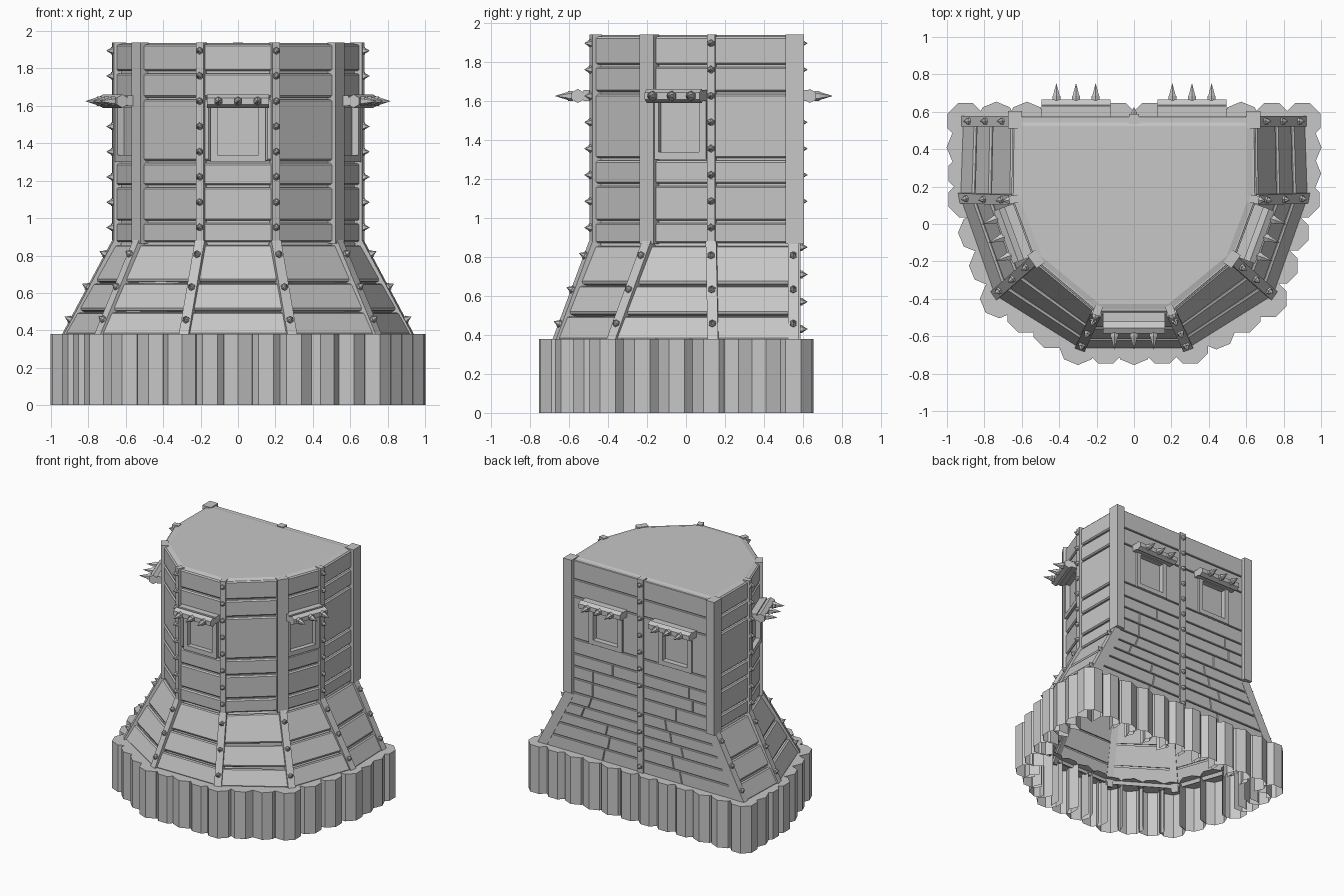
import bpy, bmesh, random
from math import pi, ceil
from mathutils import Vector, Matrix

random.seed(4)
if "Cube" in bpy.data.objects:
    bpy.data.objects.remove(bpy.data.objects["Cube"])

GREY = (0.57, 0.57, 0.57, 1)
mat = bpy.data.materials.new("plain grey")
mat.use_nodes = True
mat.diffuse_color = GREY
mat.node_tree.nodes["Principled BSDF"].inputs["Base Color"].default_value = GREY

UP = Vector((0, 0, 1))
BASE, WAIST, TOP = 0.37, 0.865, 1.94


def finish(bm, name, fix_normals=True):
    if fix_normals:
        bmesh.ops.recalc_face_normals(bm, faces=bm.faces)
    mesh = bpy.data.meshes.new(name)
    bm.to_mesh(mesh)
    bm.free()
    mesh.materials.append(mat)
    bpy.context.collection.objects.link(bpy.data.objects.new(name, mesh))


def loft(bm, rings, cap_first=True):
    vs = [[bm.verts.new(p) for p in r] for r in rings]
    n = len(vs[0])
    for a, b in zip(vs, vs[1:]):
        for i in range(n):
            bm.faces.new((a[i], a[(i + 1) % n], b[(i + 1) % n], b[i]))
    if cap_first:
        bm.faces.new(vs[0][::-1])
    bm.faces.new(vs[-1])


def box(bm, origin, axes, lo, hi):
    """Box in a local frame: axes are (side, up, out)."""
    s, u, o = axes
    corners = [(lo[0], lo[1]), (hi[0], lo[1]), (hi[0], hi[1]), (lo[0], hi[1])]
    loft(bm, [[origin + s * x + u * y + o * z for x, y in corners] for z in (lo[2], hi[2])])


def cone(bm, a, b, r1, r2, sides=6):
    d = b - a
    m = Matrix.Translation((a + b) / 2) @ d.to_track_quat('Z', 'Y').to_matrix().to_4x4()
    bmesh.ops.create_cone(bm, cap_ends=True, segments=sides, radius1=r1, radius2=r2,
                          depth=d.length, matrix=m)


def spike(bm, p, d, r=0.02, length=0.036):
    cone(bm, p - d * 0.01, p + d * length * 0.3, r, r)
    cone(bm, p + d * length * 0.3, p + d * length, r * 0.8, 0.001)


def plank(bm, corner, u0, u1, z0, z1, out, gap=0.006, ch=0.009):
    """Chamfered board on a sloping panel; corner(u, z) gives the outer surface."""
    z0, z1 = z0 + gap, z1 - gap
    w = (corner(1, z0) - corner(0, z0)).length

    def ring(e, depth):
        a, b = u0 + (e + gap / 2) / w, u1 - (e + gap / 2) / w
        pts = ((a, z0 + e), (b, z0 + e), (b, z1 - e), (a, z1 - e))
        return [corner(u, z) + out * depth for u, z in pts]
    loft(bm, [ring(0, -0.048), ring(0, -ch), ring(ch, 0)])


def window(bm_frame, bm_bar, centre, side, out, half, reach):
    """Raised frame with a spiked bar over it."""
    ax = (side, UP, out)
    w, h, t = 0.148, 0.165, 0.038
    for sx in (-1, 1):
        x = sorted((sx * w, sx * (w - t)))
        box(bm_frame, centre, ax, (x[0], -h, -0.04), (x[1], h, 0.012))
    box(bm_frame, centre, ax, (t - w, -h, -0.04), (w - t, t - h, 0.012))
    box(bm_frame, centre, ax, (t - w, h - t, -0.04), (w - t, h, 0.012))
    box(bm_bar, centre, ax, (-half, 0.135, -0.02), (half, 0.19, 0.05))
    c = centre + UP * 0.16 + out * reach
    cone(bm_bar, c - side * half, c + side * half, 0.036, 0.036)
    for k in (-0.105, 0, 0.105):
        p = c + side * k + out * 0.025
        cone(bm_bar, p, p + out * 0.025, 0.025, 0.025)
        cone(bm_bar, p + out * 0.025, p + out * 0.09, 0.021, 0.001)


def mirrored(half):
    return [Vector((-x, y, 0)) for x, y in reversed(half)] + [Vector((x, y, 0)) for x, y in half]


# Wall outlines: upper tower and foot of the flared skirt, left to right round the front
upper = mirrored([(0.2, -0.475), (0.535, -0.195), (0.655, 0.13), (0.65, 0.57)])
lower = mirrored([(0.29, -0.67), (0.75, -0.385), (0.935, 0.14), (0.92, 0.57)])


def inset(ring, z, d=0.025):
    return [Vector((p.x * (1 - d / 0.6), 0.05 + (p.y - 0.05) * (1 - d / 0.5), z)) for p in ring]


# Hollow inner shell, open below, and the bevelled roof slab
bm = bmesh.new()
loft(bm, [inset(lower, BASE), inset(upper, WAIST), inset(upper, TOP - 0.02)], cap_first=False)
finish(bm, "inner_wall")
bm = bmesh.new()
loft(bm, [inset(upper, TOP - 0.015, 0.003), inset(upper, TOP - 0.003, 0.045)])
finish(bm, "roof")

# Planked walls, with openings left for the windows
planks, frames, bars = bmesh.new(), bmesh.new(), bmesh.new()
ROWS = [WAIST, 0.98, 1.17, 1.3, 1.64, 1.78, TOP - 0.005]
SKIRT = [BASE, 0.505, 0.66, WAIST]
WIN_Z = 1.465


def flat_out(a, b):
    d = (b - a).normalized()
    return Vector((d.y, -d.x, 0))


def surface(a0, b0, a1, b1, z0, z1):
    def corner(u, z):
        t = (z - z0) / (z1 - z0)
        return a0.lerp(a1, t).lerp(b0.lerp(b1, t), u) + UP * z
    return corner


for i in range(7):
    a, b, la, lb = upper[i], upper[i + 1], lower[i], lower[i + 1]
    out, side = flat_out(a, b), (b - a).normalized()
    wall = surface(a, b, a, b, WAIST, TOP)
    has_window = i in (1, 3, 5)
    for z0, z1 in zip(ROWS, ROWS[1:]):
        if has_window and z0 == 1.3:
            e = 0.5 - 0.145 / (b - a).length
            plank(planks, wall, 0, e, z0, z1, out)
            plank(planks, wall, 1 - e, 1, z0, z1, out)
        else:
            plank(planks, wall, 0, 1, z0, z1, out)
    if has_window:
        window(frames, bars, wall(0.5, WIN_Z), side, out, 0.166 if i == 3 else 0.15, 0.08)
    slope = surface(la, lb, a, b, BASE, WAIST)
    mid = slope(0.5, WAIST) - slope(0.5, BASE)
    tilt = side.cross(mid).normalized()
    for z0, z1 in zip(SKIRT, SKIRT[1:]):
        plank(planks, slope, 0, 1, z0, z1, tilt)

# Back wall: tight, staggered boards either side of the middle post
BACK = [BASE, 0.48, 0.59, 0.68, 0.77, WAIST, 0.98, 1.08, 1.18, 1.3, 1.64, 1.78, TOP - 0.005]
back_out, mid_back = Vector((0, 1, 0)), Vector((0, 0.575, 0))
for sx in (-1, 1):
    lo, hi = Vector((sx * 0.91, 0.575, 0)), Vector((sx * 0.65, 0.575, 0))
    foot = surface(mid_back, lo, mid_back, hi, BASE, WAIST)
    wall = surface(mid_back, hi, mid_back, hi, WAIST, TOP)
    for z0, z1 in zip(BACK, BACK[1:]):
        face = foot if z1 <= WAIST else wall
        cut = random.uniform(0.3, 0.75)
        spans = [(0, cut), (cut, 1)] if z0 < 1.18 else [(0, 1)]
        if z0 == 1.3:
            spans = [(0, 0.25), (0.7, 1)]
        for u0, u1 in spans:
            plank(planks, face, u0, u1, z0, z1, back_out, 0.003, 0.004)
    window(frames, bars, Vector((sx * 0.31, 0.575, WIN_Z)), Vector((-1, 0, 0)), back_out, 0.185, 0.06)
finish(planks, "wall_planks")
finish(frames, "window_frames")
finish(bars, "spiked_window_bars")

# Corner posts and skirt straps with their spikes
posts, spikes = bmesh.new(), bmesh.new()


def post(p, q, out, width, front, back, heights):
    side = UP.cross(out)
    up = (q - p).normalized()
    out = side.cross(up)
    box(posts, p, (side, up, out), (-width / 2, 0, -back), (width / 2, (q - p).length, front))
    for z in heights:
        spike(spikes, p.lerp(q, (z - p.z) / (q.z - p.z)) + out * front, out)


STUDS = [0.95 + 0.135 * k for k in range(8)]
for i, (u, l) in enumerate(zip(upper, lower)):
    if i in (0, 7):
        out = Vector((1 if u.x > 0 else -1, 0, 0))
        shift = Vector((0, -0.013, 0))
        post(u + UP * WAIST + shift, u + UP * TOP + shift, out, 0.095, 0.025, 0.05, [])
        l, u = l - Vector((0, 0.02, 0)), u - Vector((0, 0.02, 0))
    else:
        out = (flat_out(upper[i - 1], u) + flat_out(u, upper[i + 1])).normalized()
        wide = i in (2, 5)
        post(u + UP * WAIST, u + UP * TOP, out, 0.085 if wide else 0.042, 0.013, 0.04,
             [] if wide else STUDS)
    post(l + UP * (BASE - 0.02), u + UP * (WAIST + 0.01), out, 0.055, 0.015, 0.06, [0.45, 0.625, 0.8])
post(mid_back + UP * BASE, mid_back + UP * TOP, back_out, 0.055, 0.012, 0.04,
     [0.43 + 0.14 * k for k in range(4)] + STUDS[1:])
finish(posts, "corner_posts")
finish(spikes, "post_spikes")

# Ring of upright logs round the foot: half shells, open underneath and inside
logs = bmesh.new()
ring = mirrored([(0.3, -0.65), (0.72, -0.4), (0.895, 0.13), (0.9, 0.55)])
for j, (a, b) in enumerate(zip(ring, ring[1:] + ring[:1])):
    n = ceil((b - a).length / 0.19) + (1 if j == 7 else 0)
    for k in range(n):
        c = a.lerp(b, k / n)
        out = flat_out(a, b)
        if k == 0:
            out = (out + flat_out(ring[j - 1], a)).normalized()
        turn = Matrix.Rotation(pi / 8 * random.randint(0, 1), 4, 'Z')
        made = bmesh.ops.create_cone(logs, cap_ends=True, segments=8, radius1=0.104, radius2=0.104,
                                     depth=0.38, matrix=Matrix.Translation(c + UP * 0.19) @ turn)
        faces = {f for v in made["verts"] for f in v.link_faces}
        hidden = [f for f in faces if f.normal.z < -0.5 or f.normal.dot(out) < -0.45]
        bmesh.ops.delete(logs, geom=hidden, context='FACES')
finish(logs, "log_ring", fix_normals=False)
